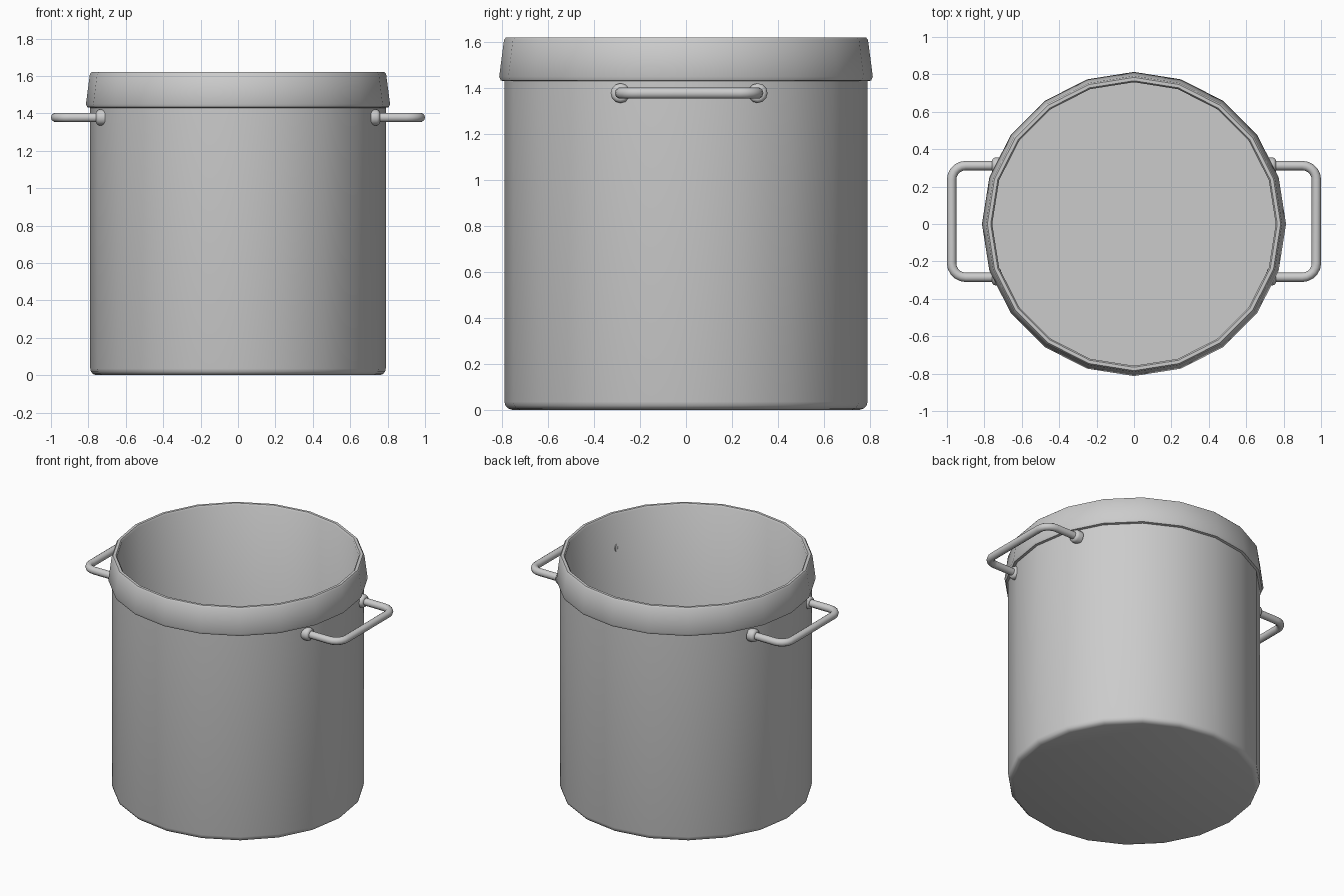
import bpy, bmesh, math
from mathutils import Matrix, Vector

if "Cube" in bpy.data.objects:
    bpy.data.objects.remove(bpy.data.objects["Cube"])


def lathe(name, profile, sides, matrix=Matrix()):
    """Spin (radius, height) points around z, then place with matrix."""
    bm = bmesh.new()
    rings = []
    for r, z in profile:
        if r == 0:
            rings.append([bm.verts.new((0, 0, z))] * sides)
        else:
            rings.append([bm.verts.new((r * math.cos(math.tau * i / sides),
                                        r * math.sin(math.tau * i / sides), z))
                          for i in range(sides)])
    for a, b in zip(rings, rings[1:]):
        for i in range(sides):
            j = (i + 1) % sides
            bm.faces.new(list(dict.fromkeys((a[i], a[j], b[j], b[i]))))
    bm.transform(matrix)
    bmesh.ops.recalc_face_normals(bm, faces=bm.faces)
    mesh = bpy.data.meshes.new(name)
    bm.to_mesh(mesh)
    bm.free()
    ob = bpy.data.objects.new(name, mesh)
    bpy.context.collection.objects.link(ob)
    smooth(ob)
    return ob


def smooth(ob):
    bpy.ops.object.select_all(action='DESELECT')
    ob.select_set(True)
    bpy.context.view_layer.objects.active = ob
    bpy.ops.object.shade_smooth_by_angle(angle=math.radians(40))


def rounded(points, radius, steps=5):
    """Round the inner corners of an open path."""
    out = [points[0]]
    for p, c, n in zip(points, points[1:], points[2:]):
        a = c + (p - c).normalized() * radius
        b = c + (n - c).normalized() * radius
        centre = a + b - c
        for k in range(steps + 1):
            t = math.pi / 2 * k / steps
            out.append(centre + (a - centre) * math.cos(t) + (b - centre) * math.sin(t))
    return out + [points[-1]]


def tube(name, points, radius):
    cu = bpy.data.curves.new(name, 'CURVE')
    cu.dimensions = '3D'
    cu.bevel_depth = radius
    cu.bevel_resolution = 3
    cu.use_fill_caps = True
    sp = cu.splines.new('POLY')
    sp.points.add(len(points) - 1)
    for q, p in zip(sp.points, points):
        q.co = (*p, 1)
    ob = bpy.data.objects.new(name, cu)
    bpy.context.collection.objects.link(ob)
    bpy.ops.object.select_all(action='DESELECT')
    ob.select_set(True)
    bpy.context.view_layer.objects.active = ob
    bpy.ops.object.convert(target='MESH')
    smooth(bpy.context.view_layer.objects.active)


# Open pot with flared rim band, hollow inside
lathe("pot", [(0, 0), (0.757, 0), (0.775, 0.006), (0.786, 0.018), (0.79, 0.035),
              (0.79, 1.43), (0.806, 1.433), (0.813, 1.45), (0.792, 1.61),
              (0.784, 1.62), (0.766, 1.62), (0.758, 1.61), (0.758, 0.035), (0, 0.035)], 20)

# Side handles and their mounting collars
HZ, Y0, Y1 = 1.378, -0.285, 0.312
for side, s in (("right", 1), ("left", -1)):
    path = [Vector((s * x, y, HZ)) for x, y in
            ((0.705, Y0), (0.975, Y0), (0.975, Y1), (0.705, Y1))]
    tube(side + "_handle", rounded(path, 0.075), 0.025)
    for end, y in (("front", Y0), ("back", Y1)):
        place = Matrix.Translation((0, y, HZ)) @ Matrix.Rotation(s * math.pi / 2, 4, 'Y')
        lathe(f"{side}_{end}_collar",
              [(0, 0.71), (0.043, 0.71), (0.043, 0.743), (0.038, 0.754),
               (0.028, 0.759), (0, 0.759)], 12, place)
